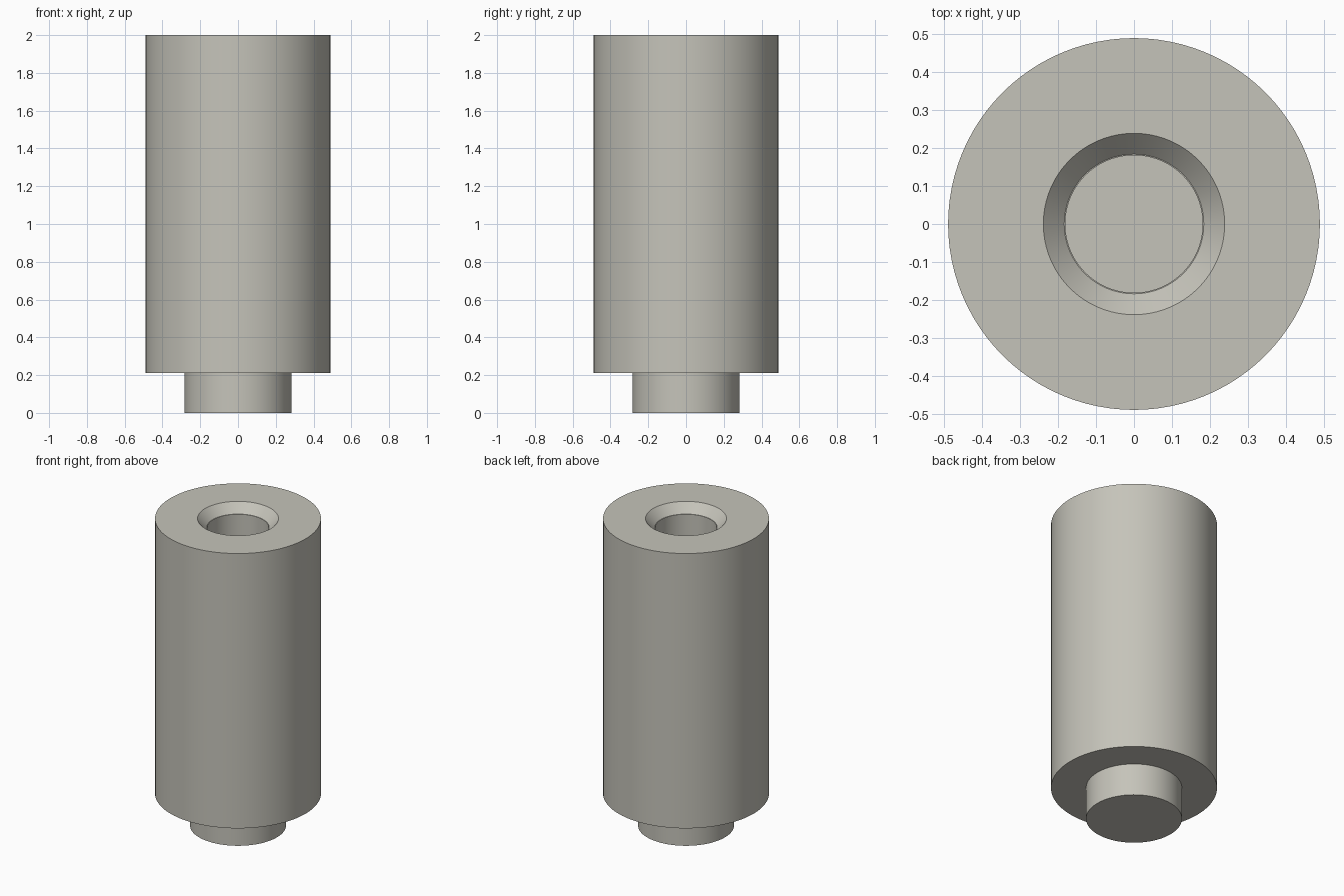
import bpy, bmesh, math

cube = bpy.data.objects.get("Cube")
if cube:
    bpy.data.objects.remove(cube, do_unlink=True)

SEGMENTS = 96

metal = bpy.data.materials.new("warm_grey_metal")
metal.use_nodes = True
colour = (0.56, 0.55, 0.49, 1)
metal.diffuse_color = colour
metal.node_tree.nodes["Principled BSDF"].inputs["Base Color"].default_value = colour


def lathe(name, profile):
    """Spin an (r, z) profile, starting and ending on the axis, into a solid."""
    bm = bmesh.new()
    verts = [bm.verts.new((r, 0, z)) for r, z in profile]
    edges = [bm.edges.new(pair) for pair in zip(verts, verts[1:])]
    bmesh.ops.spin(bm, geom=verts + edges, cent=(0, 0, 0), axis=(0, 0, 1),
                   angle=math.tau, steps=SEGMENTS)
    bmesh.ops.remove_doubles(bm, verts=bm.verts, dist=0.0005)
    bmesh.ops.recalc_face_normals(bm, faces=bm.faces)
    mesh = bpy.data.meshes.new(name)
    bm.to_mesh(mesh)
    bm.free()
    mesh.materials.append(metal)
    obj = bpy.data.objects.new(name, mesh)
    bpy.context.collection.objects.link(obj)
    bpy.ops.object.select_all(action="DESELECT")
    obj.select_set(True)
    bpy.context.view_layer.objects.active = obj
    bpy.ops.object.shade_smooth_by_angle(angle=math.radians(30))
    return obj


# Foot stud, shoulder, body wall, top rim, countersink and blind bore
lathe("standoff_body", [
    (0, 0), (0.283, 0), (0.283, 0.21),
    (0.49, 0.21), (0.49, 2),
    (0.239, 2), (0.184, 1.943),
    (0.181, 1.943), (0.181, 0.9), (0, 0.9),
])
